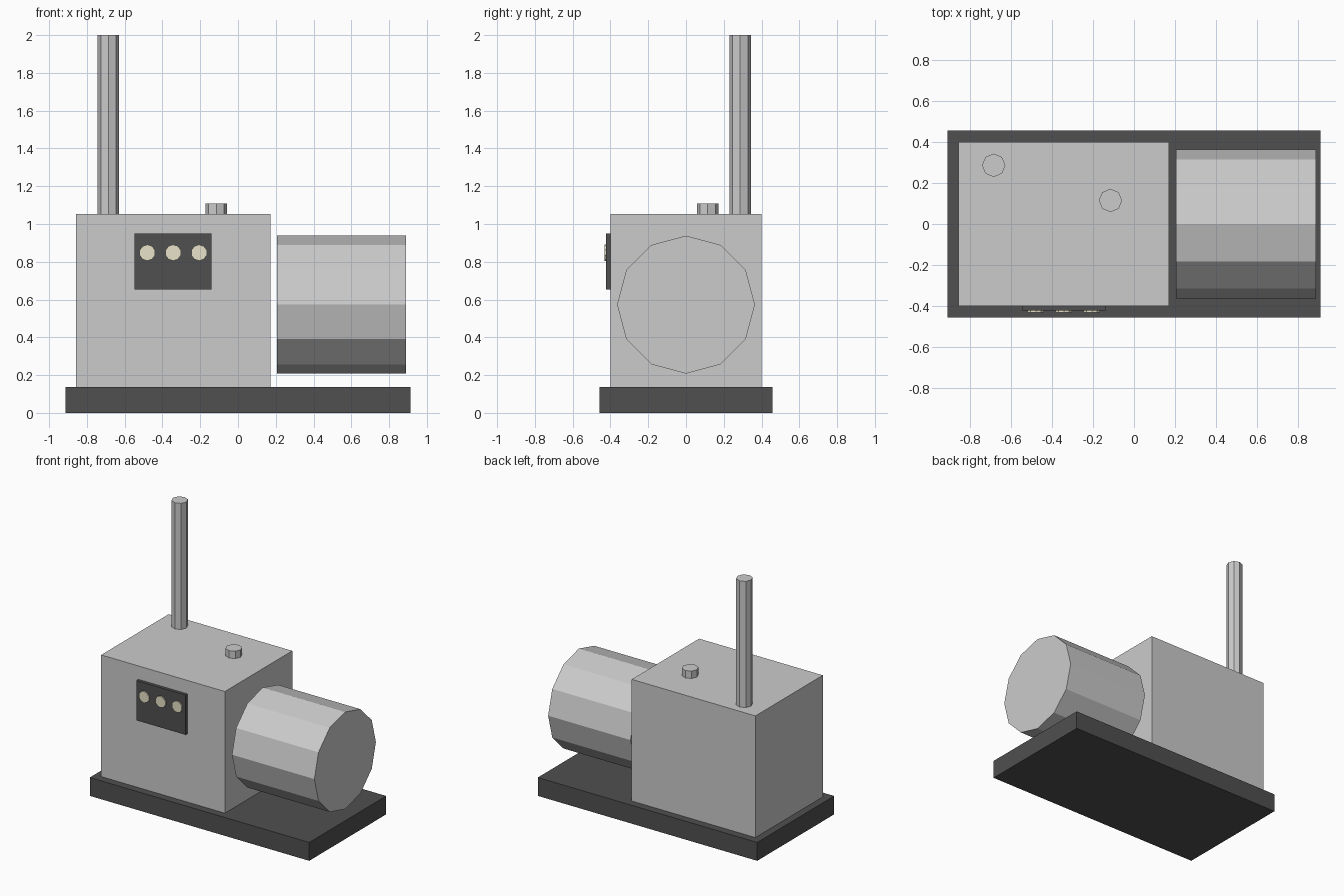
import bpy
from math import pi

if "Cube" in bpy.data.objects:
    bpy.data.objects.remove(bpy.data.objects["Cube"])


def material(name, rgb):
    m = bpy.data.materials.new(name)
    m.diffuse_color = (*rgb, 1)
    m.use_nodes = True
    m.node_tree.nodes["Principled BSDF"].inputs["Base Color"].default_value = m.diffuse_color
    return m


dark = material("dark_metal", (0.08, 0.08, 0.08))
cream = material("gauge_cream", (0.80, 0.76, 0.58))


def box(name, lo, hi, mat=None):
    centre = [(a + b) / 2 for a, b in zip(lo, hi)]
    bpy.ops.mesh.primitive_cube_add(size=1, location=centre)
    ob = bpy.context.object
    ob.name = name
    ob.scale = [b - a for a, b in zip(lo, hi)]
    if mat:
        ob.data.materials.append(mat)
    return ob


def cylinder(name, sides, radius, depth, centre, rot=(0, 0, 0), mat=None):
    bpy.ops.mesh.primitive_cylinder_add(vertices=sides, radius=radius, depth=depth,
                                        location=centre, rotation=rot)
    ob = bpy.context.object
    ob.name = name
    if mat:
        ob.data.materials.append(mat)
    return ob


# Skid base and main housing
box("base", (-0.912, -0.457, 0), (0.912, 0.457, 0.138), dark)
box("housing", (-0.857, -0.40, 0.138), (0.171, 0.40, 1.052))

# Twelve-sided drum lying along x
cylinder("drum", 12, 0.365, 0.685, (0.548, 0, 0.573), (0, pi / 2, 0))

# Exhaust pipe and filler cap
cylinder("exhaust_pipe", 8, 0.057, 0.95, (-0.686, 0.287, 1.525))
cylinder("filler_cap", 8, 0.057, 0.057, (-0.115, 0.115, 1.079))

# Control panel with three gauges
box("control_panel", (-0.548, -0.423, 0.652), (-0.139, -0.398, 0.951), dark)
for i in range(3):
    cylinder(f"gauge_{i + 1}", 10, 0.043, 0.02, (-0.48 + 0.137 * i, -0.422, 0.848),
             (pi / 2, 0, 0), cream)
